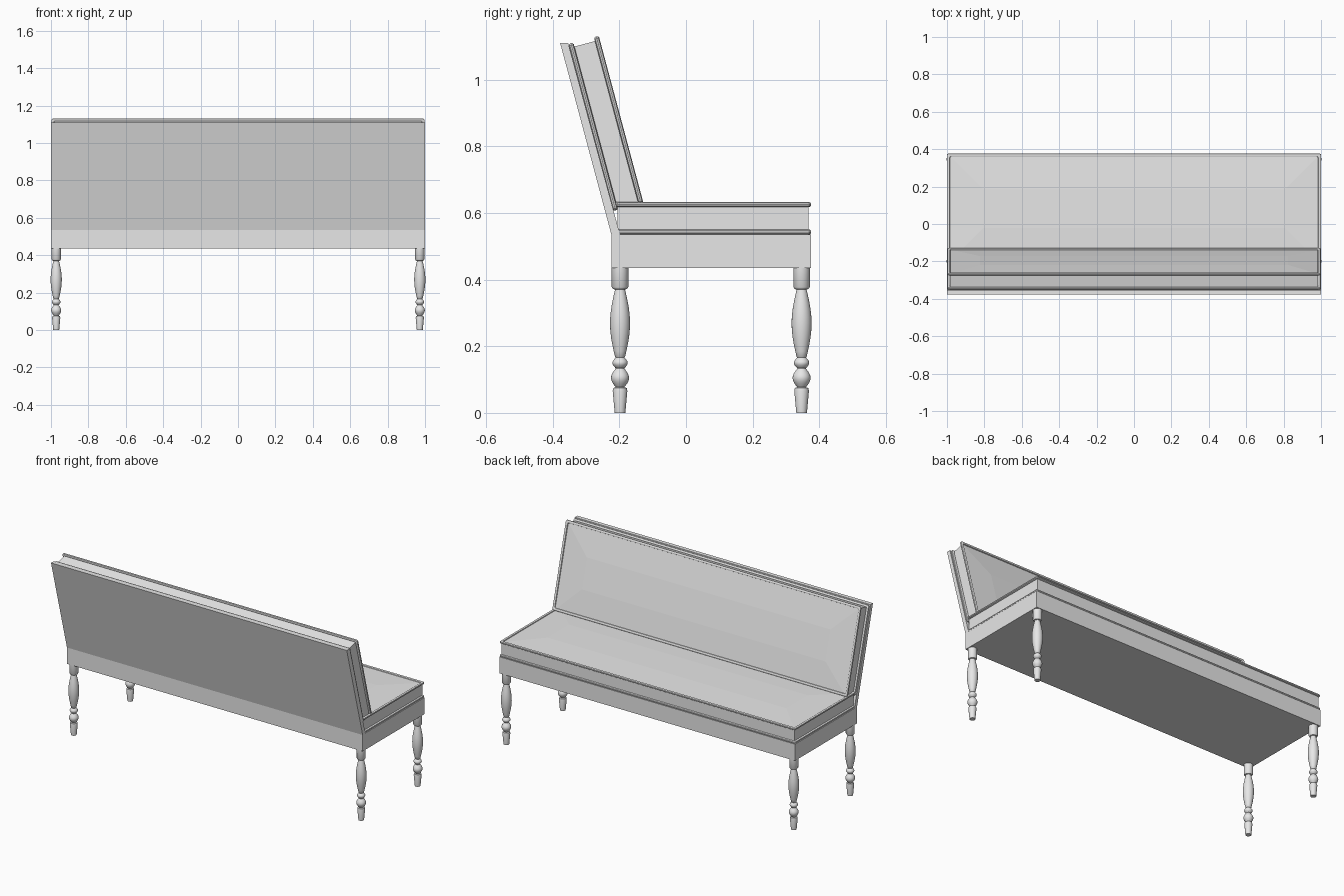
import bpy, bmesh, math
from mathutils import Matrix, Vector

if "Cube" in bpy.data.objects:
    bpy.data.objects.remove(bpy.data.objects["Cube"])

# One plain grey for the whole bench
grey = bpy.data.materials.new("plain_grey")
grey.use_nodes = True
grey.diffuse_color = (0.8, 0.8, 0.8, 1)
grey.node_tree.nodes["Principled BSDF"].inputs["Base Color"].default_value = (0.8, 0.8, 0.8, 1)


def finish(name, bm, matrix=Matrix(), smooth=False):
    bmesh.ops.recalc_face_normals(bm, faces=bm.faces)
    mesh = bpy.data.meshes.new(name)
    bm.to_mesh(mesh)
    bm.free()
    mesh.materials.append(grey)
    obj = bpy.data.objects.new(name, mesh)
    obj.matrix_world = matrix
    bpy.context.collection.objects.link(obj)
    if smooth:
        bpy.ops.object.select_all(action='DESELECT')
        obj.select_set(True)
        bpy.context.view_layer.objects.active = obj
        bpy.ops.object.shade_smooth_by_angle(angle=math.radians(35))
    return obj


def extrude_x(name, profile, half):
    """Extrude a y-z outline across the width."""
    bm = bmesh.new()
    face = bm.faces.new([bm.verts.new((-half, y, z)) for y, z in profile])
    new = bmesh.ops.extrude_face_region(bm, geom=[face])["geom"]
    verts = [v for v in new if isinstance(v, bmesh.types.BMVert)]
    bmesh.ops.translate(bm, verts=verts, vec=(2 * half, 0, 0))
    return finish(name, bm)


def cushion(name, half, y0, y1, z0, z1, dome, matrix=Matrix()):
    """Box whose upper face rises gently towards a hipped middle."""
    bm = bmesh.new()
    bmesh.ops.create_cube(bm, size=1)
    bmesh.ops.scale(bm, verts=bm.verts, vec=(2 * half, y1 - y0, z1 - z0))
    bmesh.ops.translate(bm, verts=bm.verts, vec=(0, (y0 + y1) / 2, (z0 + z1) / 2))
    bm.normal_update()
    top = max(bm.faces, key=lambda f: f.normal.z)
    bmesh.ops.inset_region(bm, faces=[top], thickness=(y1 - y0) * 0.45)
    bmesh.ops.translate(bm, verts=top.verts, vec=(0, 0, dome))
    return finish(name, bm, matrix)


def piping(name, half, y0, y1, z, matrix=Matrix(), radius=0.008, sides=10):
    """Closed round cord around a rectangle with clipped corners."""
    c = 0.006
    path = [(half - c, y0), (half, y0 + c), (half, y1 - c), (half - c, y1),
            (c - half, y1), (-half, y1 - c), (-half, y0 + c), (c - half, y0)]
    mid = Vector((0, (y0 + y1) / 2))
    bm = bmesh.new()
    rings = []
    for x, y in path:
        out = Vector((math.copysign(1, x), math.copysign(1, y - mid.y)))
        ring = []
        for i in range(sides):
            a = math.tau * i / sides
            o = out * radius * math.cos(a)
            ring.append(bm.verts.new((x + o.x, y + o.y, z + radius * math.sin(a))))
        rings.append(ring)
    for a, b in zip(rings, rings[1:] + rings[:1]):
        for i in range(sides):
            j = (i + 1) % sides
            bm.faces.new((a[i], a[j], b[j], b[i]))
    return finish(name, bm, matrix, smooth=True)


def bulge(z0, z1, r_end, r_mid, steps):
    """Rounded swelling between two heights, listed downwards."""
    return [(r_end + (r_mid - r_end) * math.sin(math.pi * i / steps),
             z0 + (z1 - z0) * i / steps) for i in range(steps + 1)]


def turned_leg(name, x, y):
    profile = [(0, 0.44), (0.025, 0.44), (0.025, 0.378), (0.021, 0.372)]
    profile += bulge(0.370, 0.168, 0.015, 0.030, 12)
    profile += bulge(0.166, 0.134, 0.013, 0.023, 8)
    profile += bulge(0.133, 0.077, 0.013, 0.027, 10)
    profile += [(0.020, 0.075), (0.022, 0.066), (0.016, 0), (0, 0)]
    bm = bmesh.new()
    verts = [bm.verts.new((r, 0, z)) for r, z in profile]
    edges = [bm.edges.new(p) for p in zip(verts, verts[1:])]
    bmesh.ops.spin(bm, geom=verts + edges, cent=(0, 0, 0), axis=(0, 0, 1),
                   angle=math.tau, steps=24)
    bmesh.ops.remove_doubles(bm, verts=bm.verts, dist=0.0002)
    finish(name, bm, Matrix.Translation((x, y, 0)), smooth=True)


# Seat frame, seat cushion and its cords
extrude_x("seat_frame", [(-0.224, 0.435), (0.375, 0.435), (0.375, 0.536), (-0.224, 0.536)], 1.0)
cushion("seat_cushion", 0.99, -0.205, 0.368, 0.53, 0.625, 0.007)
piping("seat_lower_piping", 0.992, -0.205, 0.368, 0.543)
piping("seat_upper_piping", 0.992, -0.205, 0.368, 0.625)

# Leaning back board
extrude_x("back_board", [(-0.224, 0.535), (-0.378, 1.111), (-0.354, 1.111), (-0.198, 0.535)], 1.0)

# Back cushion in the leaning frame: local y runs up the back, local z out of it
lean = math.atan2(0.154, 0.576)
up = Vector((0, -math.sin(lean), math.cos(lean)))
out = Vector((0, math.cos(lean), math.sin(lean)))
frame = Matrix((up.cross(out), up, out)).transposed().to_4x4()
frame.translation = (0, -0.224, 0.535)
cushion("back_cushion", 0.985, 0.068, 0.574, 0.022, 0.109, 0.007, frame)
piping("back_rear_piping", 0.99, 0.075, 0.579, 0.031, frame)
piping("back_front_piping", 0.99, 0.075, 0.579, 0.110, frame)

# Four turned legs
for side, x in (("left", 0.972), ("right", -0.972)):
    for end, y in (("front", -0.198), ("rear", 0.347)):
        turned_leg(f"{end}_{side}_leg", x, y)
